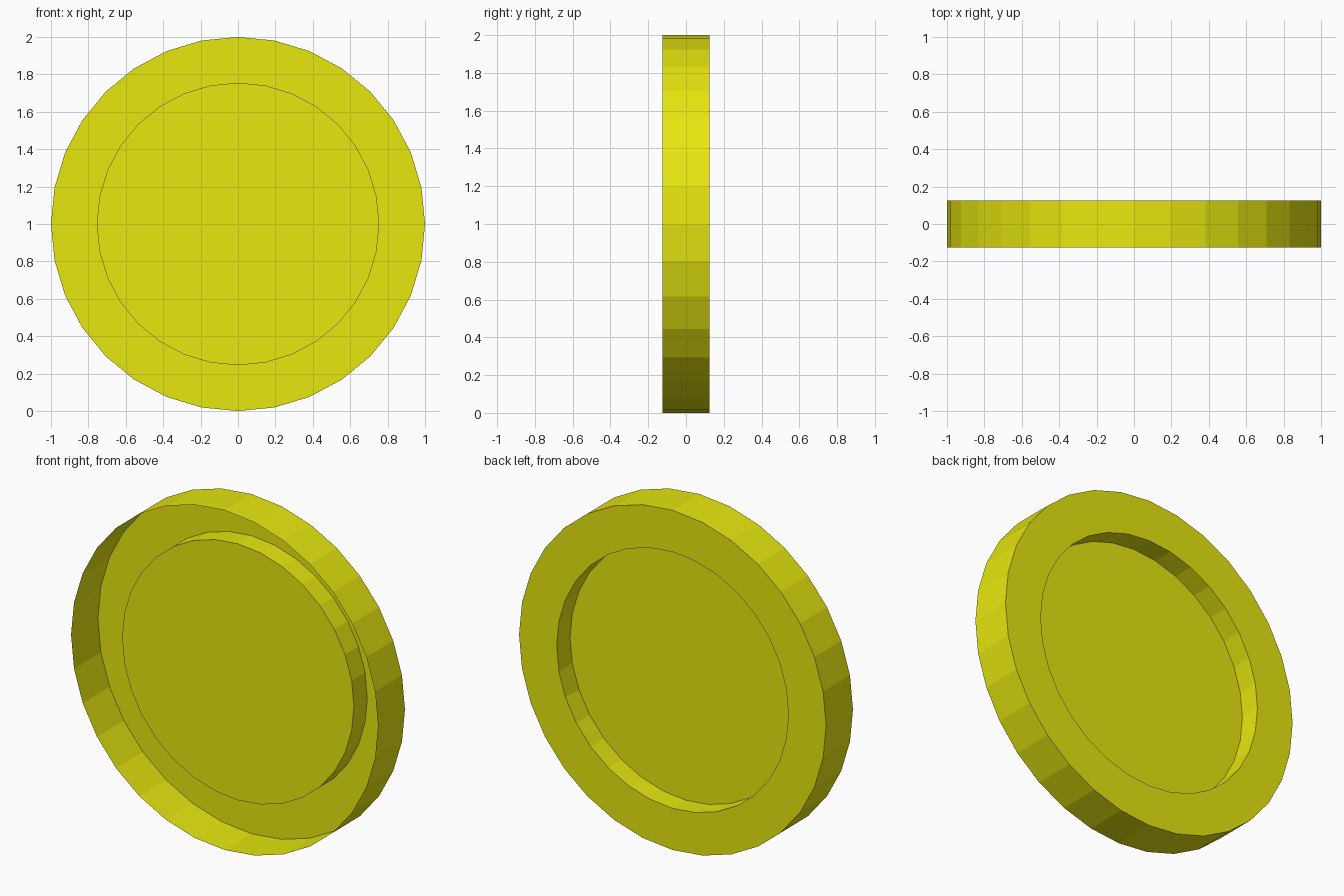
import bpy, bmesh
from math import sin, cos, tau

if "Cube" in bpy.data.objects:
    bpy.data.objects.remove(bpy.data.objects["Cube"])

SIDES = 32
# Profile (radius, y): open front edge, outer wall, back ring, inner step
PROFILE = [(1.0, -0.125), (1.0, 0.125), (0.755, 0.125), (0.755, 0.0)]

bm = bmesh.new()
rings = [[bm.verts.new((r * sin(tau * i / SIDES), y, 1 + r * cos(tau * i / SIDES)))
          for i in range(SIDES)] for r, y in PROFILE]

# Walls and back ring
for a, b in zip(rings, rings[1:]):
    for i in range(SIDES):
        j = (i + 1) % SIDES
        bm.faces.new((a[i], b[i], b[j], a[j]))

# Central disc, facing the back like the ring
bm.faces.new(rings[-1])
bmesh.ops.recalc_face_normals(bm, faces=bm.faces)
bm.faces.ensure_lookup_table()
if bm.faces[0].normal.z < 0:
    bmesh.ops.reverse_faces(bm, faces=bm.faces)

mesh = bpy.data.meshes.new("coin")
bm.to_mesh(mesh)
bm.free()
coin = bpy.data.objects.new("coin", mesh)
bpy.context.collection.objects.link(coin)

# Yellow
mat = bpy.data.materials.new("yellow")
mat.diffuse_color = (0.8, 0.8, 0.005, 1)
mat.use_nodes = True
mat.node_tree.nodes["Principled BSDF"].inputs["Base Color"].default_value = mat.diffuse_color
mesh.materials.append(mat)
